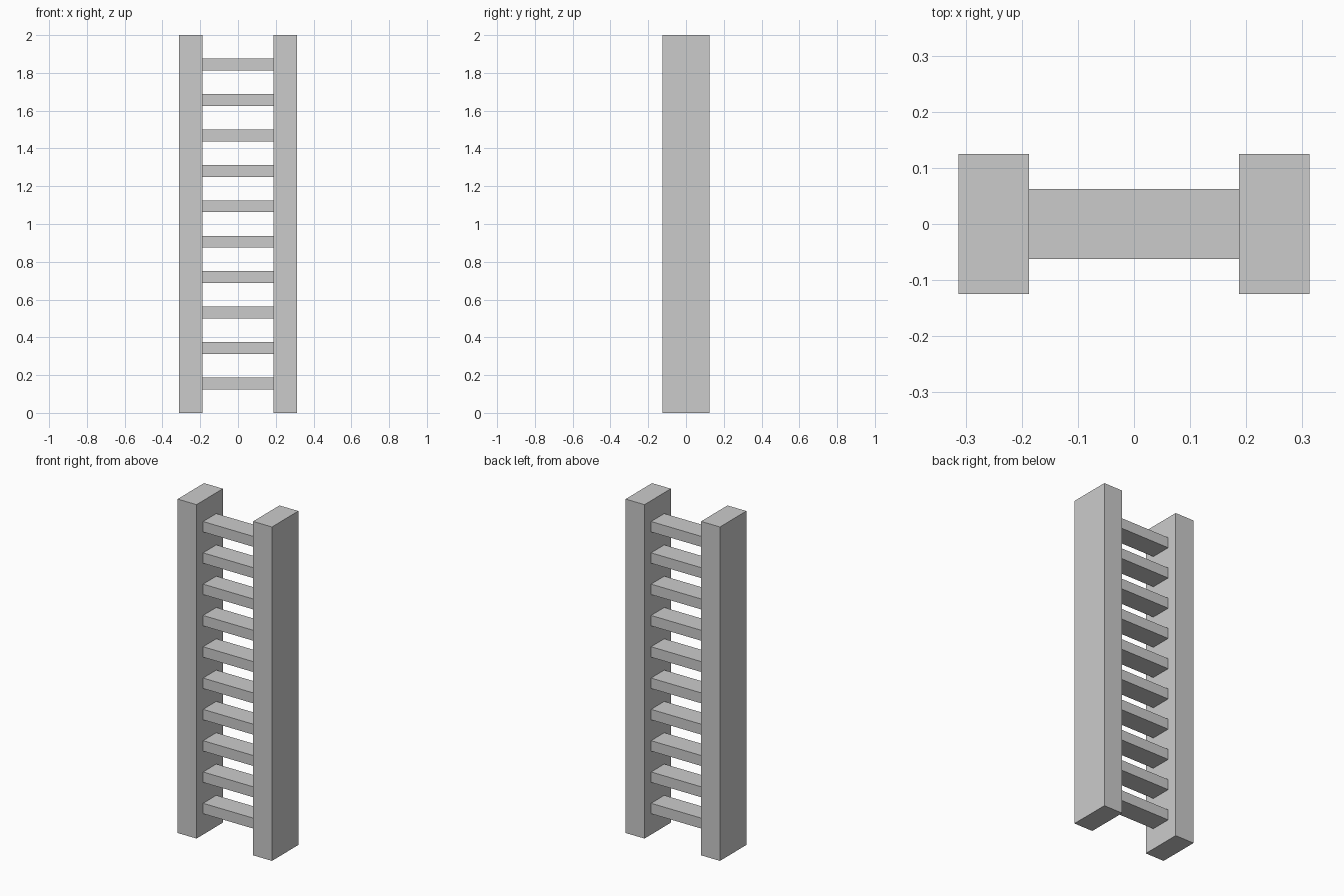
import bpy

if "Cube" in bpy.data.objects:
    bpy.data.objects.remove(bpy.data.objects["Cube"])


def box(name, size, centre):
    bpy.ops.mesh.primitive_cube_add(size=1, location=centre)
    obj = bpy.context.object
    obj.name = name
    obj.scale = size
    bpy.ops.object.transform_apply(location=False, rotation=False, scale=True)
    return obj


HEIGHT = 2.0
RAIL_W, RAIL_D, RAIL_X = 0.125, 0.25, 0.25
RUNG_D, RUNG_H = 0.125, 0.0625
RUNG_START, RUNG_STEP, RUNG_COUNT = 0.15625, 0.1875, 10

# Side rails
for side, label in ((-1, "left"), (1, "right")):
    box(f"{label}_rail", (RAIL_W, RAIL_D, HEIGHT), (side * RAIL_X, 0, HEIGHT / 2))

# Rungs spanning the gap between the rails
rung_length = 2 * RAIL_X - RAIL_W
for i in range(RUNG_COUNT):
    box(f"rung_{i + 1}", (rung_length, RUNG_D, RUNG_H),
        (0, 0, RUNG_START + i * RUNG_STEP))
